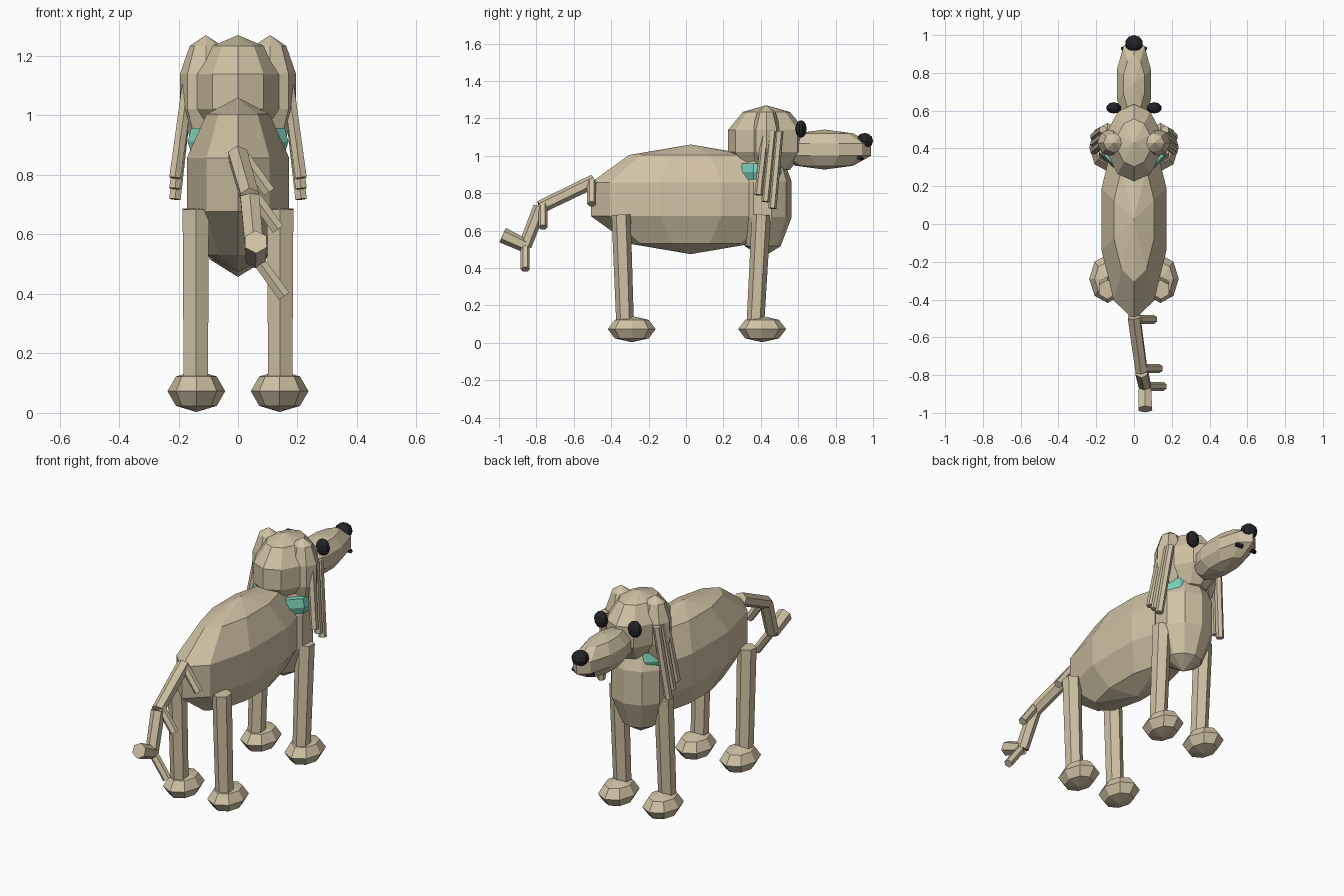
import bpy, bmesh
from math import sin, cos, pi
from mathutils import Vector, Matrix

if "Cube" in bpy.data.objects:
    bpy.data.objects.remove(bpy.data.objects["Cube"], do_unlink=True)


def material(name, rgb):
    m = bpy.data.materials.new(name)
    m.use_nodes = True
    m.diffuse_color = (*rgb, 1)
    bsdf = m.node_tree.nodes["Principled BSDF"]
    bsdf.inputs["Base Color"].default_value = (*rgb, 1)
    bsdf.inputs["Roughness"].default_value = 0.8
    return m


TAN = material("tan fur", (0.63, 0.54, 0.375))
BLACK = material("black", (0.018, 0.018, 0.022))
TEAL = material("teal collar", (0.2, 0.62, 0.47))


def lathe(name, profile, sides, matrix, mat):
    """Spin (radius, z) points about z; the first corner points to +y."""
    bm = bmesh.new()
    rings = []
    for r, z in profile:
        if r < 1e-5:
            rings.append([bm.verts.new((0, 0, z))] * sides)
        else:
            rings.append([bm.verts.new((r * sin(2 * pi * i / sides),
                                        r * cos(2 * pi * i / sides), z))
                          for i in range(sides)])
    for a, b in zip(rings, rings[1:]):
        for i in range(sides):
            j = (i + 1) % sides
            corners = list(dict.fromkeys([a[i], a[j], b[j], b[i]]))
            bm.faces.new(corners)
    for ring in (rings[0], rings[-1]):
        if ring[0] is not ring[1]:
            bm.faces.new(ring)
    bm.transform(matrix)
    bmesh.ops.recalc_face_normals(bm, faces=bm.faces)
    mesh = bpy.data.meshes.new(name)
    bm.to_mesh(mesh)
    bm.free()
    mesh.materials.append(mat)
    ob = bpy.data.objects.new(name, mesh)
    bpy.context.collection.objects.link(ob)
    return ob


def ball(name, center, radii, mat=TAN, sides=10, rings=5):
    profile = [(sin(pi * k / rings), cos(pi * k / rings)) for k in range(rings + 1)]
    matrix = Matrix.Translation(center) @ Matrix.Diagonal((*radii, 1))
    return lathe(name, profile, sides, matrix, mat)


def limb(name, start, end, r, r_end=None, mat=TAN, sides=6):
    start, end = Vector(start), Vector(end)
    d = end - start
    turn = Vector((0, 0, -1)).rotation_difference(d).to_matrix().to_4x4()
    profile = [(r, 0), (r_end or r, -d.length)]
    return lathe(name, profile, sides, Matrix.Translation(start) @ turn, mat)


# Trunk and head
ball("body", (0, 0.025, 0.767), (0.19, 0.56, 0.293))
ball("chest", (0, 0.41, 0.767), (0.17, 0.163, 0.31))
ball("head", (0, 0.43, 1.08), (0.154, 0.215, 0.19))
ball("muzzle", (0, 0.74, 1.033), (0.1, 0.262, 0.107))
ball("nose", (0, 0.955, 1.08), (0.048, 0.045, 0.042), BLACK, 10, 6)

# Collar: low band around the base of the neck
lathe("collar", [(0.8, 0.046), (0.93, 0.046), (1, 0), (0.93, -0.04), (0.8, -0.04)], 10,
      Matrix.Translation((0, 0.4, 0.912)) @ Matrix.Diagonal((0.178, 0.132, 1, 1)), TEAL)

for side, s in (("left", 1), ("right", -1)):
    # Face
    ball(side + "_eye", (s * 0.107, 0.615, 1.143), (0.04, 0.03, 0.047), BLACK, 10, 6)
    limb(side + "_mouth_corner", (s * 0.028, 0.938, 0.985), (s * 0.066, 0.925, 0.99),
         0.012, mat=BLACK)

    # Ears: rounded top with three hanging locks
    ball(side + "_ear", (s * 0.108, 0.43, 1.08), (0.092, 0.082, 0.19), sides=8)
    for i in range(3):
        limb(f"{side}_ear_lock_{i + 1}",
             (s * 0.165, 0.425 + 0.037 * i, 1.13),
             (s * 0.212, 0.388 + 0.037 * i, 0.79 - 0.036 * i), 0.022)

    # Legs and paws
    for end, top, bottom in (("back", -0.347, -0.325), ("front", 0.403, 0.37)):
        limb(f"{side}_{end}_leg", (s * 0.142, top, 0.685), (s * 0.142, bottom, 0.08),
             0.051, 0.047)
        ball(f"{side}_{end}_paw", (s * 0.14, -0.29 if end == "back" else 0.407, 0.073),
             (0.097, 0.128, 0.07), sides=8, rings=4)

# Tail: three joints, each with a small tuft
tail = [(0, -0.49, 0.865), (0.04, -0.78, 0.725), (0.058, -0.86, 0.52), (0.06, -0.98, 0.575)]
for i, (a, b) in enumerate(zip(tail, tail[1:])):
    limb(f"tail_joint_{i + 1}", a, b, 0.037, 0.042 if i == 2 else 0.035)
    x, y, z = ((0.02, -0.505, 0.86), (0.05, -0.765, 0.735), (0.07, -0.86, 0.51))[i]
    limb(f"tail_tuft_{i + 1}", (x, y, z), (x + 0.085, y, z - 0.118), 0.024)
